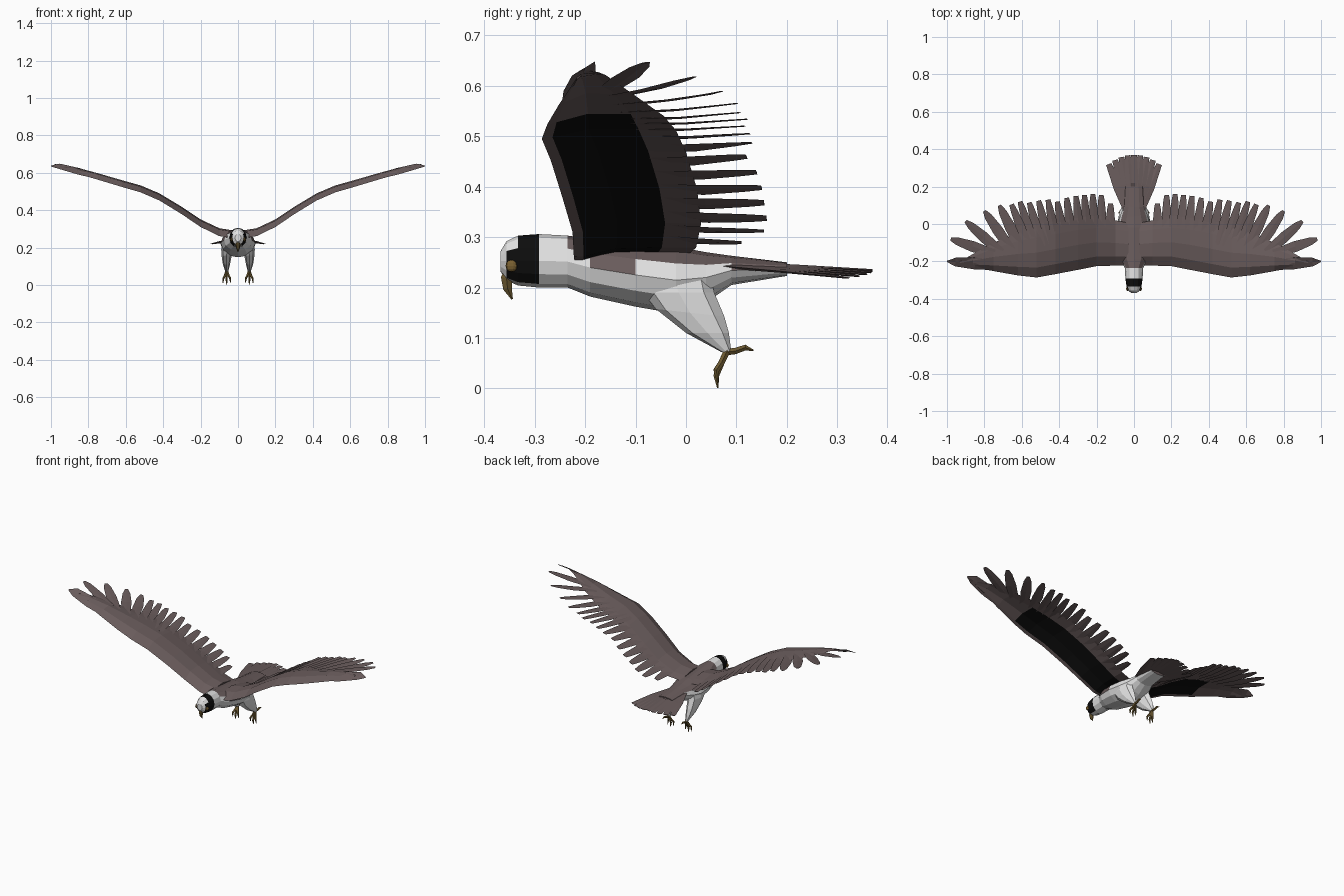
import bpy, bmesh, math
from mathutils import Vector as V

if "Cube" in bpy.data.objects:
    bpy.data.objects.remove(bpy.data.objects["Cube"])


def material(name, rgb):
    m = bpy.data.materials.new(name)
    m.diffuse_color = (*rgb, 1)
    m.use_nodes = True
    m.node_tree.nodes["Principled BSDF"].inputs["Base Color"].default_value = m.diffuse_color
    return m


WHITE = material("white plumage", (0.76, 0.76, 0.76))
BROWN = material("grey brown feathers", (0.14, 0.105, 0.105))
BLACK = material("black plumage", (0.004, 0.004, 0.004))
HORN = material("horn yellow", (0.15, 0.10, 0.03))
GOLD = material("eye amber", (0.19, 0.115, 0.03))


def loft(bm, rings):
    """Closed tube through rings of equal point count."""
    rows = [[bm.verts.new(p) for p in r] for r in rings]
    n = len(rows[0])
    for a, b in zip(rows, rows[1:]):
        for j in range(n):
            k = (j + 1) % n
            bm.faces.new((a[j], a[k], b[k], b[j]))
    bm.faces.new(rows[0][::-1])
    bm.faces.new(rows[-1])


def finish(bm, name, mats, rule=None, mirror=False):
    bmesh.ops.recalc_face_normals(bm, faces=bm.faces)
    bm.normal_update()
    if rule:
        for f in bm.faces:
            f.material_index = rule(f.calc_center_median(), f.normal)
    me = bpy.data.meshes.new(name)
    bm.to_mesh(me)
    bm.free()
    for m in mats:
        me.materials.append(m)
    ob = bpy.data.objects.new(name, me)
    bpy.context.collection.objects.link(ob)
    if mirror:
        ob.modifiers.new("mirror", 'MIRROR').use_mirror_merge = False
    return ob


def interp(table, x):
    for (x0, y0), (x1, y1) in zip(table, table[1:]):
        if x <= x1:
            return y0 + (y1 - y0) * (x - x0) / (x1 - x0)
    return table[-1][1]


def tube(bm, pts, radii, sides=5):
    pts = [V(p) for p in pts]
    rings = []
    for i, (p, r) in enumerate(zip(pts, radii)):
        d = (pts[min(i + 1, len(pts) - 1)] - pts[max(i - 1, 0)]).normalized()
        u = V((1, 0, 0)) if abs(d.x) < 0.9 else V((0, 1, 0))
        v = d.cross(u).normalized()
        u = v.cross(d)
        rings.append([p + r * (math.cos(a) * u + math.sin(a) * v)
                      for a in (2 * math.pi * k / sides for k in range(sides))])
    loft(bm, rings)


def feather(bm, root, tip, w, zfun, tilt=0.2, h=0.003, point=0.35):
    """Flat blade with a diamond section, following the height function."""
    root, tip = V(root), V(tip)
    d = (tip - root).normalized()
    side = V((-d.y, d.x))
    rings = []
    for t, s in ((0, 0.8), (0.5, 1), (0.85, 0.72), (1, point)):
        c = root.lerp(tip, t)
        z = zfun(c.x, c.y)
        e = side * w * s
        # each edge follows the surface, plus a small shingle tilt
        za = zfun(c.x + e.x, c.y + e.y) + tilt * w * s
        zb = zfun(c.x - e.x, c.y - e.y) - tilt * w * s
        k = h * (1 - 0.6 * t)
        rings.append([(c.x + e.x, c.y + e.y, za), (c.x, c.y, z + k),
                      (c.x - e.x, c.y - e.y, zb), (c.x, c.y, z - k)])
    loft(bm, rings)


# ---- body and head: (y, bottom, top, half width)
BODY = [(-0.368, 0.232, 0.272, 0.016), (-0.356, 0.214, 0.292, 0.031),
        (-0.333, 0.204, 0.303, 0.040), (-0.292, 0.200, 0.306, 0.046),
        (-0.235, 0.200, 0.303, 0.049), (-0.19, 0.182, 0.297, 0.075),
        (-0.10, 0.162, 0.288, 0.093), (-0.02, 0.148, 0.281, 0.092),
        (0.04, 0.170, 0.270, 0.075), (0.09, 0.205, 0.263, 0.058),
        (0.20, 0.223, 0.250, 0.05)]
N = 12
bm = bmesh.new()
loft(bm, [[(w * math.sin(2 * math.pi * k / N), y,
            (b + t) / 2 + (t - b) / 2 * math.cos(2 * math.pi * k / N))
           for k in range(N)] for y, b, t, w in BODY])


def body_rule(c, n):
    if c.y > -0.225:
        return 1 if n.z > 0.3 and c.z > 0.24 or c.y > 0.19 else 0
    if -0.335 < c.y < -0.29 and c.z > 0.218:
        return 2
    if -0.35 < c.y < -0.335 and 0.22 < c.z < 0.275:
        return 2
    return 0


finish(bm, "body", [WHITE, BROWN, BLACK], body_rule)

# ---- hooked beak
bm = bmesh.new()
tube(bm, [(0, -0.345, 0.238), (0, -0.356, 0.218), (0, -0.354, 0.198), (0, -0.345, 0.177)],
     [0.015, 0.013, 0.010, 0.002], 6)
finish(bm, "beak", [HORN])

# ---- eyes
bm = bmesh.new()
bmesh.ops.create_uvsphere(bm, u_segments=10, v_segments=6, radius=0.012)
for v in bm.verts:
    v.co = V((v.co.x * 0.6 + 0.035, v.co.y - 0.346, v.co.z + 0.243))
finish(bm, "eye", [GOLD], mirror=True)

# ---- wings
RISE = [(0, 0.265), (0.05, 0.265), (0.1, 0.277), (0.2, 0.325), (0.3, 0.393), (0.45, 0.485),
        (0.52, 0.51), (0.6, 0.533), (0.8, 0.593), (1.0, 0.65)]
LEAD = [(0.0, -0.22), (0.2, -0.225), (0.3, -0.245), (0.42, -0.268), (0.52, -0.286),
        (0.62, -0.275), (0.75, -0.252), (0.93, -0.217), (1, -0.2)]
TRAIL = [(0.0, 0.0), (0.1, 0.02), (0.2, 0.03), (0.3, 0.022), (0.42, 0.0), (0.52, -0.02),
         (0.62, -0.045), (0.75, -0.1), (0.86, -0.16), (0.93, -0.2), (1, -0.195)]
CAMBER = [(0, -0.015), (0.2, 0.008), (0.45, 0.015), (1, 0.002), (2, -0.004)]


def chord_t(x, y):
    a, b = interp(LEAD, x), interp(TRAIL, x)
    return (y - a) / max(b - a, 0.12)


def wing_z(x, y):
    return interp(RISE, x) + interp(CAMBER, max(0, chord_t(x, y)))


SECTION = [(0, 0.0), (0.2, 0.011), (0.5, 0.012), (0.8, 0.007), (1, 0.0),
           (0.72, -0.006), (0.35, -0.011), (0.08, -0.009)]
bm = bmesh.new()
rings = []
for x in (0.03, 0.1, 0.2, 0.3, 0.42, 0.52, 0.62, 0.75, 0.86, 0.93):
    a, b = interp(LEAD, x), interp(TRAIL, x)
    rings.append([(x, a + (b - a) * t, wing_z(x, a + (b - a) * t) + o * (1.15 - 0.9 * x))
                  for t, o in SECTION])
loft(bm, rings)


def wing_rule(c, n):
    return 1 if n.z < 0 and 0.05 < c.x < 0.62 and 0.07 < chord_t(c.x, c.y) < 0.7 else 0


finish(bm, "wing", [BROWN, BLACK], wing_rule, mirror=True)

# ---- flight feathers, from wing tip to wing root
TIPS = [(0.98, -0.08), (0.9, 0.015), (0.8, 0.07), (0.72, 0.1), (0.655, 0.105),
        (0.61, 0.12), (0.56, 0.115), (0.51, 0.125), (0.46, 0.13), (0.41, 0.12), (0.36, 0.14),
        (0.31, 0.15), (0.265, 0.155), (0.22, 0.16), (0.175, 0.155), (0.125, 0.11)]
bm = bmesh.new()
feather(bm, (0.70, -0.222), (1.0, -0.2), 0.032, wing_z, 0.1, point=0.1)
for tx, ty in TIPS:
    rx = 0.015 + 0.9 * tx - 0.16 * tx ** 3
    a, b = interp(LEAD, rx), interp(TRAIL, rx)
    outer = tx > 0.7
    feather(bm, (rx, a + (b - a) * 0.6), (tx, ty), 0.029 if outer else 0.025, wing_z,
            0.25, point=0.3 if outer else 0.5)
finish(bm, "flight_feathers", [BROWN], mirror=True)


# ---- tail fan
def tail_z(x, y):
    return 0.248 - 0.05 * max(0, y - 0.1) - 0.13 * abs(x)


bm = bmesh.new()
for i in range(-4, 5):
    s = i / 4
    feather(bm, (s * 0.035, 0.07), (s * 0.135, 0.37 - 0.05 * s * s), 0.025, tail_z,
            0.12 * (1 if i < 0 else -1), 0.005, 0.6)
finish(bm, "tail", [BROWN])

# ---- feathered thighs: (z, y front, y back, x centre, half width)
THIGH = [(0.225, -0.10, 0.05, 0.050, 0.034), (0.19, -0.085, 0.056, 0.058, 0.032),
         (0.15, -0.06, 0.076, 0.061, 0.026), (0.11, 0.0, 0.085, 0.062, 0.019),
         (0.072, 0.07, 0.09, 0.060, 0.008)]
bm = bmesh.new()
loft(bm, [[(cx + w * math.sin(k * math.pi / 4), (a + b) / 2 + (b - a) / 2 * math.cos(k * math.pi / 4),
            z + (0.025 * math.cos(k * math.pi / 4) * -1 if z == 0.15 else 0) * 0.3)
           for k in range(8)] for z, a, b, cx, w in THIGH])
finish(bm, "thigh", [WHITE], mirror=True)

# ---- feet: three hanging toes and one hind toe
bm = bmesh.new()
R = [0.007, 0.0065, 0.006, 0.0015]
for s, drop in ((-1, 0.012), (0, 0.0), (1, 0.01)):
    tube(bm, [(0.06, 0.083, 0.078), (0.06 + 0.01 * s, 0.070, 0.050),
              (0.06 + 0.018 * s, 0.060, 0.025 + drop), (0.06 + 0.02 * s, 0.063, 0.001 + drop)], R)
tube(bm, [(0.06, 0.078, 0.072), (0.061, 0.098, 0.074), (0.063, 0.118, 0.081), (0.064, 0.134, 0.075)], R)
finish(bm, "foot", [HORN], mirror=True)
